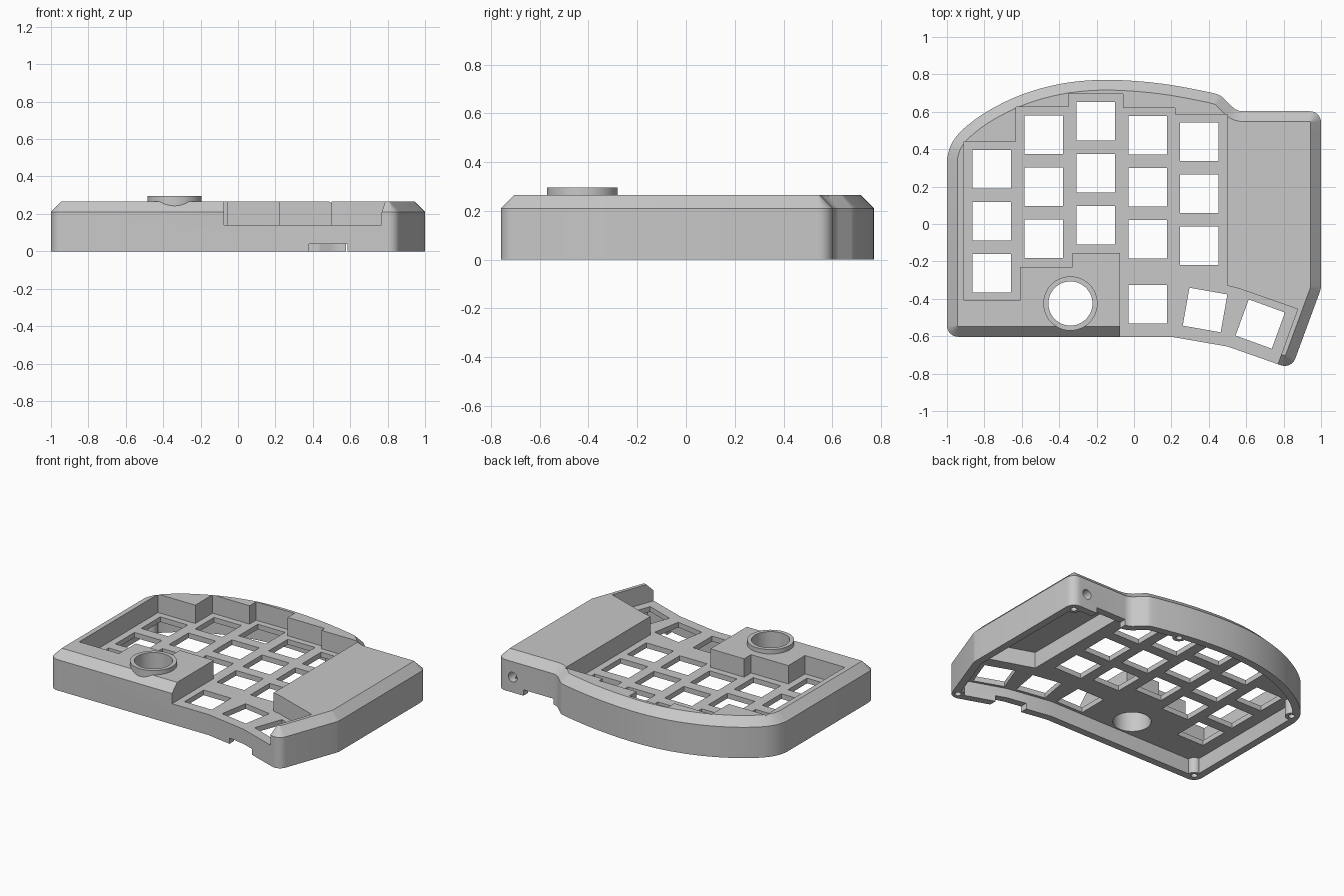
import bpy, bmesh, math
from mathutils import Vector, Matrix

if "Cube" in bpy.data.objects:
    bpy.data.objects.remove(bpy.data.objects["Cube"], do_unlink=True)

grey = bpy.data.materials.new("light_grey_plastic")
grey.use_nodes = True
COLOUR = (0.58, 0.58, 0.58, 1)
grey.diffuse_color = COLOUR
grey.node_tree.nodes["Principled BSDF"].inputs["Base Color"].default_value = COLOUR

TOP, SHOULDER, DECK, CEILING = 0.265, 0.21, 0.14, 0.105


def rounded(p, a, b, r, steps=8):
    """Arc of radius r replacing corner p between neighbours a and b."""
    p, a, b = Vector(p), Vector(a), Vector(b)
    u, v = (a - p).normalized(), (b - p).normalized()
    half = math.acos(u.dot(v)) / 2
    centre = p + (u + v).normalized() * (r / math.sin(half))
    start = p + u * (r / math.tan(half)) - centre
    sweep = math.pi - 2 * half
    if u.x * v.y - u.y * v.x > 0:
        sweep = -sweep
    out = []
    for i in range(steps + 1):
        c, s = math.cos(sweep * i / steps), math.sin(sweep * i / steps)
        out.append(centre + Vector((c * start.x - s * start.y, s * start.x + c * start.y)))
    return out


def smooth_curve(pts, steps=4):
    """Catmull-Rom curve through the points."""
    p = [Vector(q) for q in pts]
    p = [p[0]] + p + [p[-1]]
    out = []
    for a, b, c, d in zip(p, p[1:], p[2:], p[3:]):
        for i in range(steps):
            t = i / steps
            out.append(0.5 * (2 * b + (c - a) * t + (2 * a - 5 * b + 4 * c - d) * t * t
                              + (3 * b - a - 3 * c + d) * t ** 3))
    return out + [p[-1]]


def inset(pts, dist):
    """Mitred inward offset of a counter-clockwise outline."""
    out = []
    for i, p in enumerate(pts):
        d1 = (p - pts[i - 1]).normalized()
        d2 = (pts[(i + 1) % len(pts)] - p).normalized()
        n1, n2 = Vector((-d1.y, d1.x)), Vector((-d2.y, d2.x))
        out.append(p + (n1 + n2) * (dist / (1 + n1.dot(n2))))
    return out


def loft(name, layers):
    """Closed solid through (counter-clockwise outline, height) layers."""
    bm = bmesh.new()
    rings = [[bm.verts.new((p[0], p[1], z)) for p in pts] for pts, z in layers]
    n = len(rings[0])
    for lo, hi in zip(rings, rings[1:]):
        for i in range(n):
            j = (i + 1) % n
            bm.faces.new((lo[i], lo[j], hi[j], hi[i]))
    bm.faces.new(rings[0][::-1])
    bm.faces.new(rings[-1])
    mesh = bpy.data.meshes.new(name)
    bm.to_mesh(mesh)
    bm.free()
    mesh.materials.append(grey)
    obj = bpy.data.objects.new(name, mesh)
    bpy.context.collection.objects.link(obj)
    return obj


def prism(name, pts, z0, z1):
    return loft(name, [(pts, z0), (pts, z1)])


def disc(x, y, r, n=48):
    return [(x + r * math.cos(2 * math.pi * i / n), y + r * math.sin(2 * math.pi * i / n))
            for i in range(n)]


def box(x, y, w, d, angle=0):
    turn = Matrix.Rotation(math.radians(angle), 3, "Z")
    corners = [turn @ Vector((sx * w / 2, sy * d / 2, 0))
               for sx, sy in ((-1, -1), (1, -1), (1, 1), (-1, 1))]
    return [(x + c.x, y + c.y) for c in corners]


def boolean(target, tool, operation="DIFFERENCE"):
    """Apply a boolean and discard the tool."""
    mod = target.modifiers.new("cut", "BOOLEAN")
    mod.operation, mod.solver, mod.object = operation, "EXACT", tool
    graph = bpy.context.evaluated_depsgraph_get()
    graph.update()
    mesh = bpy.data.meshes.new_from_object(target.evaluated_get(graph))
    target.modifiers.clear()
    target.data = mesh
    bpy.data.objects.remove(tool, do_unlink=True)


# Outer outline: straight sides with rounded corners, then the curved back
outline = rounded((-1, -0.603), (-1, 0), (0, -0.603), 0.06)
outline += [Vector((0.2, -0.603)), Vector((0.5, -0.655))]
outline += rounded((0.842, -0.775), (0.5, -0.655), (1, -0.345), 0.06)
outline += rounded((1, -0.345), (0.842, -0.775), (1, 0.6), 0.1, 4)
outline += rounded((1, 0.603), (1, 0), (0, 0.603), 0.06)
outline += rounded((0.55, 0.603), (1, 0.603), (0.46, 0.69), 0.08, 6)
outline += rounded((0.46, 0.69), (0.55, 0.603), (0.4, 0.705), 0.08, 5)
outline += smooth_curve([(0.4, 0.705), (0.2, 0.743), (0, 0.765), (-0.2, 0.77), (-0.4, 0.748),
                         (-0.6, 0.692), (-0.78, 0.605), (-0.91, 0.51), (-0.975, 0.43),
                         (-1, 0.35)])

# Chamfered shell
case = loft("keyboard_case", [(outline, 0), (outline, SHOULDER), (inset(outline, 0.055), TOP)])

# Stepped key well, open at the front
well = [(-0.91, -0.41), (-0.61, -0.41), (-0.61, -0.23), (-0.33, -0.23), (-0.33, -0.155),
        (-0.075, -0.155), (-0.075, -0.9), (0.714, -0.9), (0.875, -0.455), (0.56, -0.345),
        (0.5, -0.33), (0.5, 0.585), (0.22, 0.585), (0.22, 0.62), (-0.06, 0.62), (-0.06, 0.695),
        (-0.35, 0.695), (-0.35, 0.625), (-0.63, 0.625), (-0.63, 0.44), (-0.91, 0.44)]
boolean(case, prism("well_cutter", well, DECK, 0.4))

# Underside cavity, leaving screw posts standing
posts = [(-0.945, -0.548), (0.82, -0.715), (0.945, 0.548), (-0.935, 0.4), (0.22, 0.695)]
cavity = prism("cavity_cutter", inset(outline, 0.05), -0.1, CEILING)
for x, y in posts:
    boolean(cavity, prism("post", disc(x, y, 0.042, 24), -0.2, 0.3))
boolean(case, cavity)
for x, y in posts:
    boolean(case, prism("screw_cutter", disc(x, y, 0.02, 20), -0.1, 0.1))

# Taller electronics bay under the raised side
bay = [(0.545, -0.3), (0.9, -0.42), (0.945, -0.32), (0.945, 0.5), (0.545, 0.5)]
boolean(case, prism("bay_cutter", bay, 0.09, 0.215))

# Round control collar and its through hole
boolean(case, prism("collar", disc(-0.34, -0.425, 0.145), 0.16, 0.295), "UNION")
boolean(case, prism("collar_cutter", disc(-0.34, -0.425, 0.118), -0.1, 0.4))

# Key openings: column x, top key y
KEY, PITCH = 0.206, 0.278
for x, y in ((-0.76, 0.293), (-0.483, 0.477), (-0.205, 0.55), (0.073, 0.475), (0.35, 0.44)):
    for i in range(3):
        boolean(case, prism("key_cutter", box(x, y - i * PITCH, KEY, KEY), 0.05, 0.2))
for x, y, angle in ((0.073, -0.43, 0), (0.38, -0.46, -10), (0.675, -0.535, -20)):
    boolean(case, prism("thumb_cutter", box(x, y, KEY, KEY, angle), 0.05, 0.2))

# Cable notches in the front and back walls
boolean(case, prism("front_notch", box(0.482, -0.65, 0.206, 0.16), -0.1, 0.04))
boolean(case, prism("back_notch", box(0.69, 0.6, 0.226, 0.14), -0.1, 0.04))

# Round socket in the back wall
socket = prism("socket_cutter", disc(0, 0, 0.033, 32), -0.1, 0.1)
socket.rotation_euler.x = math.pi / 2
socket.location = (0.885, 0.6, 0.105)
boolean(case, socket)

# Smooth curves, sharp edges
bpy.ops.object.select_all(action="DESELECT")
case.select_set(True)
bpy.context.view_layer.objects.active = case
bpy.ops.object.shade_smooth_by_angle(angle=math.radians(25))
